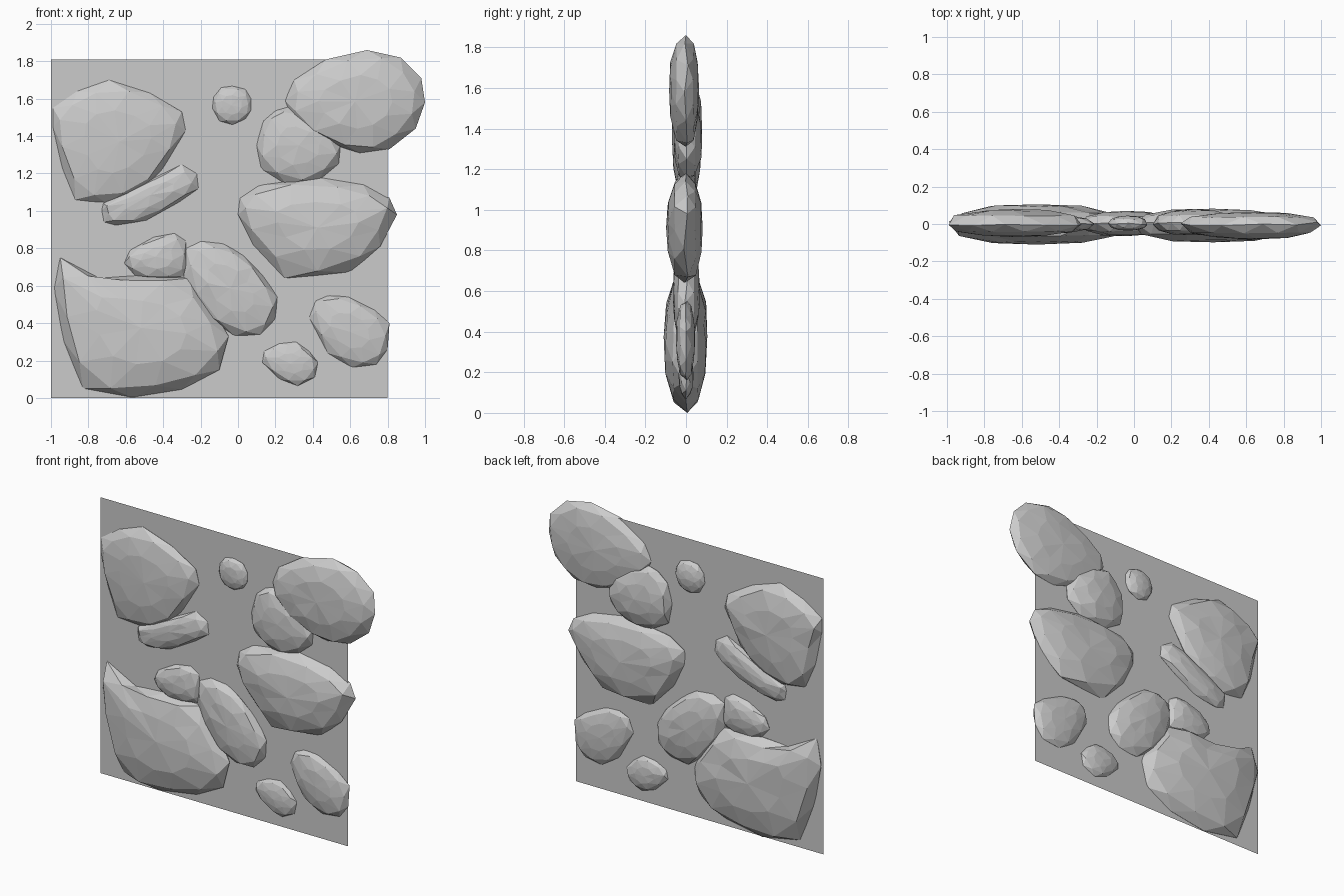
import bpy
import random

random.seed(4)


def make_object(name, verts, faces):
    mesh = bpy.data.meshes.new(name)
    mesh.from_pydata(verts, [], faces)
    mesh.update()
    obj = bpy.data.objects.new(name, mesh)
    bpy.context.collection.objects.link(obj)
    return obj


def stone(name, outline, front, back):
    """Faceted pebble: an x/z outline with twisted rings domed to front and back."""
    n = len(outline)
    cx = (min(p[0] for p in outline) + max(p[0] for p in outline)) / 2
    cz = (min(p[1] for p in outline) + max(p[1] for p in outline)) / 2
    verts = [(x, random.uniform(-0.15, 0.15) * min(front, back), z) for x, z in outline]
    faces = []
    for depth in (-front, back):
        lower, pts = list(range(n)), outline
        # each ring sits half a step round from the one before
        for k, (scale, height, shift) in enumerate(((0.9, 0.58, 0), (0.55, 0.9, 1))):
            mids = [((pts[i][0] + pts[(i + 1) % n][0]) / 2,
                     (pts[i][1] + pts[(i + 1) % n][1]) / 2) for i in range(n)]
            start = len(verts)
            for x, z in mids:
                s = scale * random.uniform(0.95, 1.03)
                verts.append((cx + (x - cx) * s,
                              depth * height * random.uniform(0.92, 1.05),
                              cz + (z - cz) * s))
            ring = list(range(start, start + n))
            for i in range(n):
                j = (i + 1) % n
                new = [(lower[i], ring[i], lower[j]), (ring[i], ring[j], lower[j])]
                faces += [f[::-1] for f in new] if depth > 0 else new
            lower, pts = ring, mids
        verts.append((cx, depth, cz))
        tip = len(verts) - 1
        for i in range(n):
            f = (lower[i], tip, lower[(i + 1) % n])
            faces.append(f[::-1] if depth > 0 else f)
    return make_object(name, verts, faces)


# Thin backing panel
make_object("backing_panel", [(-1, 0, 0), (0.8, 0, 0), (0.8, 0, 1.81), (-1, 0, 1.81)],
            [(0, 1, 2, 3)])

# Large stones
stone("top_left_stone",
      [(-.99, 1.55), (-.86, 1.64), (-.69, 1.70), (-.47, 1.63), (-.30, 1.53), (-.28, 1.43),
       (-.40, 1.22), (-.53, 1.09), (-.70, 1.04), (-.87, 1.06), (-.94, 1.23), (-.99, 1.45)],
      .07, .08)
stone("top_right_stone",
      [(.25, 1.59), (.30, 1.70), (.47, 1.81), (.69, 1.86), (.87, 1.82), (.98, 1.71),
       (1.0, 1.58), (.95, 1.44), (.81, 1.33), (.65, 1.31), (.48, 1.36), (.30, 1.47)],
      .083, .065)
stone("middle_right_stone",
      [(0, .98), (.01, 1.07), (.11, 1.14), (.43, 1.18), (.67, 1.14), (.81, 1.07),
       (.85, .98), (.76, .81), (.60, .67), (.25, .64), (.08, .82)],
      .098, .082)
stone("bottom_left_stone",
      [(-.99, .58), (-.95, .75), (-.74, .64), (-.5, .66), (-.26, .64), (-.14, .48),
       (-.05, .33), (-.1, .15), (-.3, .045), (-.56, 0), (-.83, .05), (-.93, .30)],
      .11, .105)

# Medium stones
stone("upper_tucked_stone",
      [(.10, 1.35), (.13, 1.48), (.20, 1.54), (.27, 1.56), (.45, 1.5), (.55, 1.36),
       (.54, 1.25), (.43, 1.16), (.26, 1.14), (.12, 1.22)],
      .06, .08)
stone("slanted_stone",
      [(-.28, .80), (-.20, .84), (-.08, .83), (.03, .76), (.14, .65), (.21, .54),
       (.20, .42), (.12, .34), (-.02, .33), (-.2, .46), (-.29, .65)],
      .065, .07)
stone("bottom_right_stone",
      [(.38, .43), (.41, .52), (.48, .55), (.59, .54), (.73, .47), (.81, .40),
       (.80, .26), (.74, .18), (.61, .16), (.48, .24)],
      .05, .045)

# Small stones
stone("long_thin_stone",
      [(-.73, 1.0), (-.72, 1.04), (-.44, 1.18), (-.30, 1.25), (-.22, 1.20), (-.21, 1.12),
       (-.31, 1.05), (-.49, .95), (-.66, .92), (-.72, .94)],
      .05, .05)
stone("small_round_stone",
      [(-.14, 1.55), (-.13, 1.61), (-.09, 1.66), (-.03, 1.67), (.04, 1.65), (.07, 1.6),
       (.07, 1.54), (.04, 1.49), (-.03, 1.46), (-.10, 1.48)],
      .035, .045)
stone("small_upper_stone",
      [(-.61, .72), (-.58, .79), (-.45, .86), (-.34, .88), (-.28, .84), (-.27, .70),
       (-.29, .65), (-.43, .63), (-.55, .65)],
      .05, .05)
stone("small_bottom_stone",
      [(.13, .19), (.14, .25), (.22, .29), (.31, .30), (.38, .25), (.43, .19),
       (.41, .11), (.32, .065), (.22, .10)],
      .037, .037)
